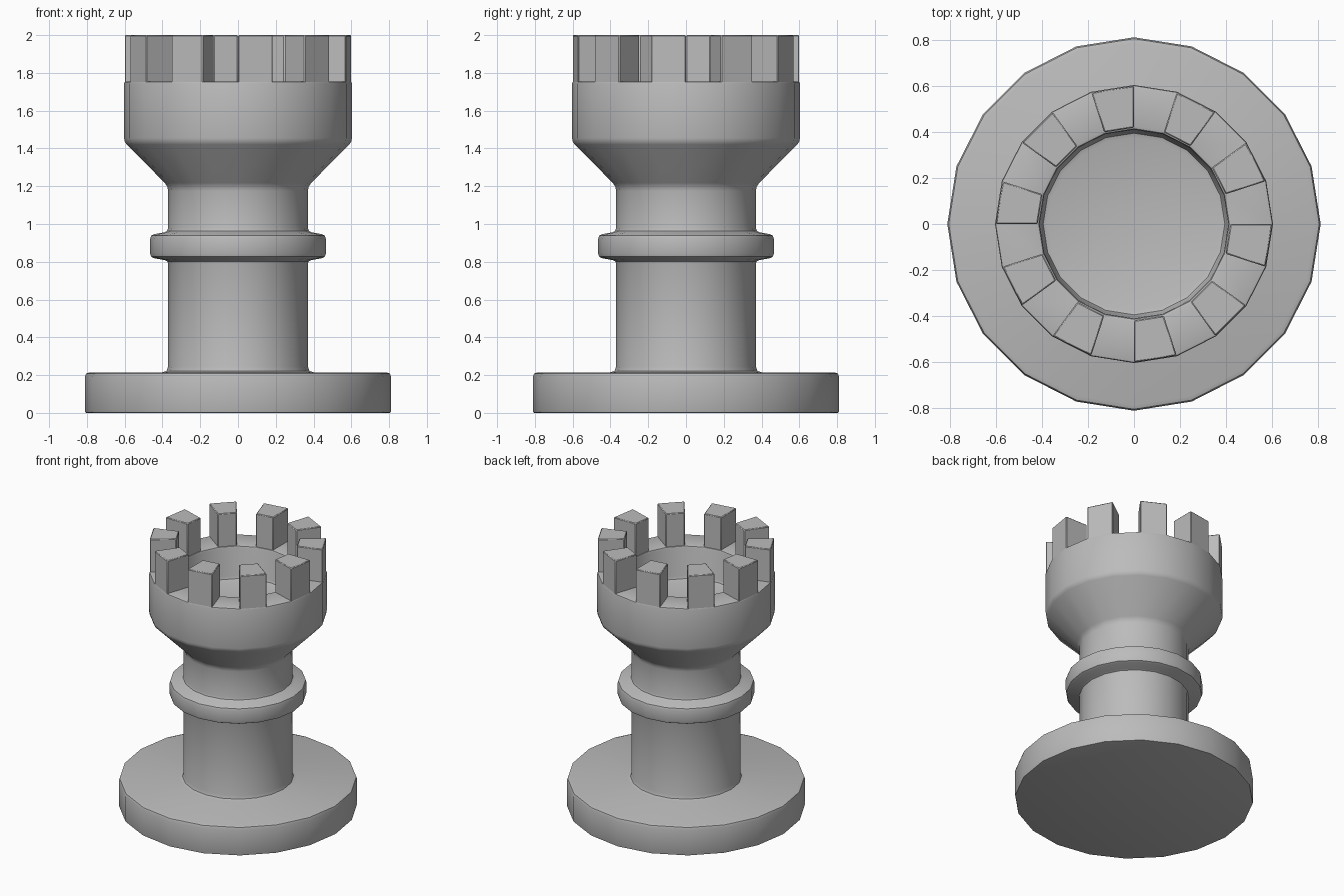
import bpy, bmesh
from math import cos, sin, pi, radians
from mathutils import Vector

SIDES = 20

if "Cube" in bpy.data.objects:
    bpy.data.objects.remove(bpy.data.objects["Cube"], do_unlink=True)

stone = bpy.data.materials.new("grey stone")
stone.use_nodes = True
grey = (0.5, 0.5, 0.5, 1)
stone.diffuse_color = grey
stone.node_tree.nodes["Principled BSDF"].inputs["Base Color"].default_value = grey


def make_object(name, bm, angle):
    bmesh.ops.recalc_face_normals(bm, faces=bm.faces)
    mesh = bpy.data.meshes.new(name)
    bm.to_mesh(mesh)
    bm.free()
    mesh.materials.append(stone)
    obj = bpy.data.objects.new(name, mesh)
    bpy.context.collection.objects.link(obj)
    bpy.ops.object.select_all(action="DESELECT")
    obj.select_set(True)
    bpy.context.view_layer.objects.active = obj
    bpy.ops.object.shade_smooth_by_angle(angle=radians(angle))
    return obj


def rounded(corners):
    """Replace each (radius, height, bevel) corner by a short three-point arc."""
    points = []
    for i, (r, z, bevel) in enumerate(corners):
        p = Vector((r, 0, z))
        if not bevel:
            points.append(p)
            continue
        a, b = (p + (Vector((q[0], 0, q[1])) - p).normalized() * bevel
                for q in (corners[i - 1], corners[i + 1]))
        points += [a, a / 4 + p / 2 + b / 4, b]
    return points


def lathe(name, corners):
    bm = bmesh.new()
    verts = [bm.verts.new(p) for p in rounded(corners)]
    edges = [bm.edges.new(pair) for pair in zip(verts, verts[1:])]
    bmesh.ops.spin(bm, geom=verts + edges, axis=(0, 0, 1), cent=(0, 0, 0),
                   angle=2 * pi, steps=SIDES)
    bmesh.ops.remove_doubles(bm, verts=bm.verts, dist=0.0005)
    return make_object(name, bm, 40)


# Turned body: foot, shaft, collar, flared head and sunken floor
lathe("tower_body", [
    (0, 0, 0),
    (0.81, 0, 0.008),
    (0.81, 0.215, 0.025),
    (0.37, 0.215, 0.03),
    (0.37, 0.805, 0.015),
    (0.465, 0.823, 0.02),
    (0.465, 0.942, 0.02),
    (0.37, 0.96, 0.02),
    (0.37, 1.2, 0.025),
    (0.603, 1.435, 0.02),
    (0.603, 1.755, 0.012),
    (0.41, 1.755, 0.015),
    (0.4, 1.51, 0.025),
    (0, 1.51, 0),
])

# Battlements: a block on every second side of the rim
bm = bmesh.new()
for i in range(1, SIDES, 2):
    start, end = (2 * pi * k / SIDES for k in (i, i + 1))
    ring = [(0.6, start), (0.6, end), (0.418, end), (0.418, start)]
    face = bm.faces.new([bm.verts.new((r * cos(a), r * sin(a), 1.745))
                         for r, a in ring])
    bmesh.ops.inset_individual(bm, faces=[face], thickness=0.009)
    top = bmesh.ops.extrude_discrete_faces(bm, faces=[face])["faces"][0]
    bmesh.ops.translate(bm, vec=(0, 0, 0.255), verts=top.verts)
# Remove the inset margin left below the blocks
margin = [f for f in bm.faces if max(v.co.z for v in f.verts) < 1.8]
bmesh.ops.delete(bm, geom=margin, context="FACES")
battlements = make_object("battlements", bm, 30)
bevel = battlements.modifiers.new("soft edges", "BEVEL")
bevel.width = 0.005
bevel.segments = 1
